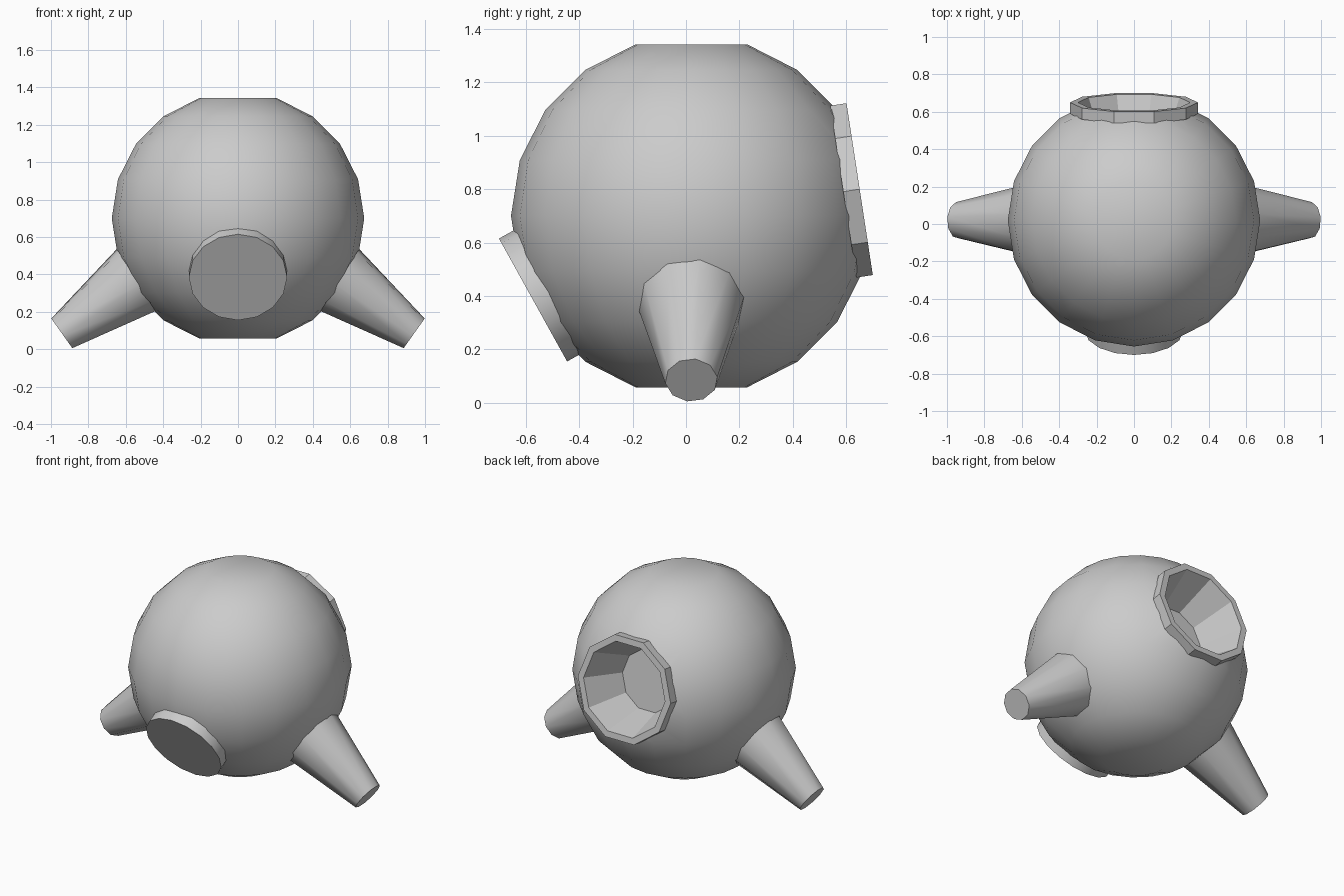
import bpy, bmesh, math
from mathutils import Vector

if "Cube" in bpy.data.objects:
    bpy.data.objects.remove(bpy.data.objects["Cube"])

CENTRE = Vector((0, 0.02, 0.70))
R = 0.675


def lathe(name, profile, sides, origin, axis, closed=False, angle=30, phase=0.0):
    """Revolve (radius, distance along axis) points around an axis."""
    rot = Vector(axis).to_track_quat('Z', 'Y')
    bm = bmesh.new()
    rings = []
    for r, h in profile:
        ring = []
        for i in range(sides):
            a = 2 * math.pi * i / sides + phase
            p = Vector((r * math.cos(a), r * math.sin(a), h))
            ring.append(bm.verts.new(Vector(origin) + rot @ p))
        rings.append(ring)
    pairs = list(zip(rings, rings[1:]))
    if closed:
        pairs.append((rings[-1], rings[0]))
    else:
        bm.faces.new(rings[0][::-1])
        bm.faces.new(rings[-1])
    for a, b in pairs:
        for i in range(sides):
            j = (i + 1) % sides
            bm.faces.new((a[i], a[j], b[j], b[i]))
    bmesh.ops.recalc_face_normals(bm, faces=bm.faces)
    mesh = bpy.data.meshes.new(name)
    bm.to_mesh(mesh)
    bm.free()
    ob = bpy.data.objects.new(name, mesh)
    bpy.context.collection.objects.link(ob)
    smooth(ob, angle)
    return ob


def smooth(ob, angle):
    bpy.ops.object.select_all(action='DESELECT')
    ob.select_set(True)
    bpy.context.view_layer.objects.active = ob
    bpy.ops.object.shade_smooth_by_angle(angle=math.radians(angle))


# Ball body with flattened poles
lat = [math.radians(d) for d in range(-72, 73, 18)]
body = lathe("ball_body", [(R * math.cos(a), R * math.sin(a)) for a in lat],
             20, CENTRE, (0, 0, 1))

# Tapered recess cut into the back
back_pos, back_axis = (0, 0.65, 0.80), (0, 0.988, 0.151)
cutter = lathe("recess_cutter", [(0.20, -0.27), (0.337, 0.10)], 10, back_pos, back_axis)
cutter.hide_render = True
mod = body.modifiers.new("recess", 'BOOLEAN')
mod.operation = 'DIFFERENCE'
mod.solver = 'EXACT'
mod.object = cutter
bpy.context.view_layer.objects.active = body
bpy.ops.object.modifier_apply(modifier=mod.name)
bpy.data.objects.remove(cutter)
smooth(body, 40)

# Collar around the recess
lathe("back_collar", [(0.30, 0), (0.342, 0), (0.342, -0.062), (0.277, -0.062)],
      10, back_pos, back_axis, closed=True)

# Round plug on the lower front
lathe("front_plug", [(0.263, -0.10), (0.263, 0)], 16,
      (0, -0.5725, 0.385), (0, -0.875, -0.485))

# Two tapered legs, splayed left and right
for side, label in ((-1, "left"), (1, "right")):
    lathe(label + "_leg", [(0.20, -0.50), (0.0985, 0)], 10,
          (side * 0.942, 0.02, 0.085), (side * 0.816, 0, -0.579), angle=40,
          phase=0.15 * side)
